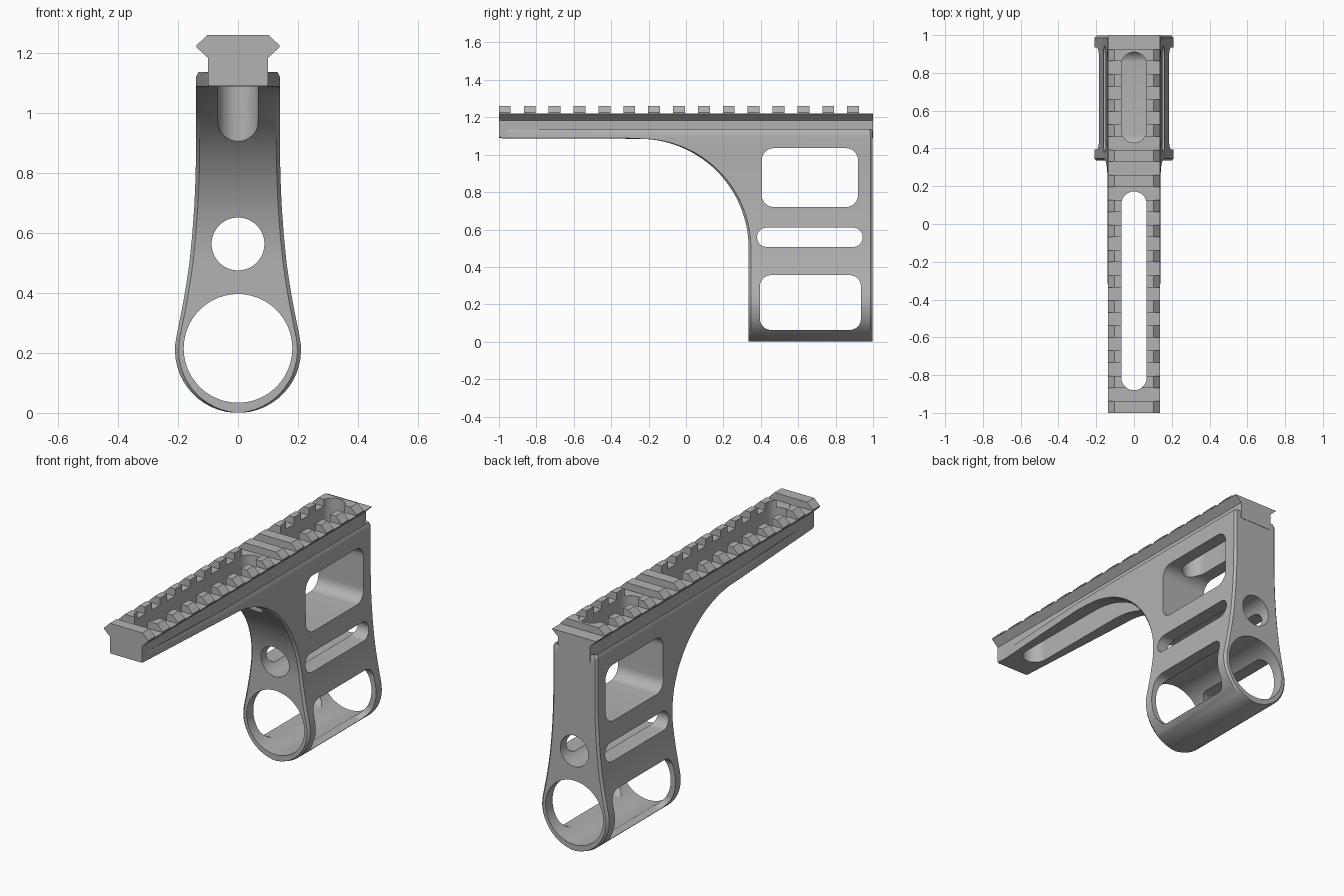
import bpy, bmesh, math

cube = bpy.data.objects.get("Cube")
if cube:
    bpy.data.objects.remove(cube, do_unlink=True)

grey = bpy.data.materials.new("plain grey")
grey.use_nodes = True
colour = (0.45, 0.45, 0.45, 1)
grey.diffuse_color = colour
grey.node_tree.nodes["Principled BSDF"].inputs["Base Color"].default_value = colour


def loft(name, rings):
    """Skin a stack of equal-length rings, cap both ends and face outwards."""
    bm = bmesh.new()
    rows = [[bm.verts.new(p) for p in ring] for ring in rings]
    n = len(rows[0])
    for a, b in zip(rows, rows[1:]):
        for i in range(n):
            j = (i + 1) % n
            bm.faces.new((a[i], a[j], b[j], b[i]))
    bm.faces.new(rows[0][::-1])
    bm.faces.new(rows[-1])
    bm.normal_update()
    if bm.calc_volume(signed=True) < 0:
        bmesh.ops.reverse_faces(bm, faces=bm.faces[:])
    mesh = bpy.data.meshes.new(name)
    bm.to_mesh(mesh)
    bm.free()
    mesh.materials.append(grey)
    obj = bpy.data.objects.new(name, mesh)
    bpy.context.collection.objects.link(obj)
    return obj


def prism(name, profile, axis, start, end):
    """Extrude a 2D profile along x, y or z."""
    place = {"x": lambda u, v, d: (d, u, v),
             "y": lambda u, v, d: (u, d, v),
             "z": lambda u, v, d: (u, v, d)}[axis]
    return loft(name, [[place(u, v, d) for u, v in profile] for d in (start, end)])


def rounded(u0, u1, v0, v1, r, steps=10):
    """Rounded rectangle; a nearly full radius gives a stadium."""
    pts = []
    for cu, cv, base in ((u1 - r, v1 - r, 0), (u0 + r, v1 - r, 90),
                         (u0 + r, v0 + r, 180), (u1 - r, v0 + r, 270)):
        for i in range(steps + 1):
            a = math.radians(base + 90 * i / steps)
            pts.append((cu + r * math.cos(a), cv + r * math.sin(a)))
    return pts


def circle(z, r, n=72):
    return [(r * math.cos(2 * math.pi * i / n), z + r * math.sin(2 * math.pi * i / n))
            for i in range(n)]


def cut(cutter, *targets):
    """Subtract the cutter from each target, then discard it."""
    cutter.hide_render = True
    for target in targets:
        mod = target.modifiers.new("cut", "BOOLEAN")
        mod.operation = "DIFFERENCE"
        mod.solver = "EXACT"
        mod.object = cutter
        bpy.ops.object.select_all(action="DESELECT")
        target.select_set(True)
        bpy.context.view_layer.objects.active = target
        bpy.ops.object.modifier_apply(modifier=mod.name)
    bpy.data.objects.remove(cutter, do_unlink=True)


# Body outline: half width by height, round at the foot and straight above
outline = [(0.21 + 0.21 * math.sin(math.radians(a)), 0.21 * math.cos(math.radians(a)))
           for a in range(-86, 13, 7)]
outline += [(0.30, 0.196), (0.35, 0.186), (0.40, 0.177), (0.45, 0.169), (0.50, 0.162),
            (0.60, 0.152), (0.70, 0.145), (0.80, 0.141), (0.90, 0.14), (1.2, 0.14)]


def half_width(z):
    for (z0, w0), (z1, w1) in zip(outline, outline[1:]):
        if z <= z1:
            return w0 + (w1 - w0) * max(0, z - z0) / (z1 - z0)


# Front edge of the body: upright leg, then a large arc under the rail
ARC_Y, ARC_Z, ARC_R = -0.25, 0.5, 0.585


def front_edge(z):
    h = max(0, z - ARC_Z)
    return ARC_Y + math.sqrt(max(0, ARC_R ** 2 - h * h))


def ring(z, front_half, w, back):
    """Symmetric cross-section with chamfered back corners."""
    c = min(0.012, w * 0.3)
    half = front_half + [(w, back - c), (w - c, back)]
    return [(x, y, z) for x, y in half] + [(-x, y, z) for x, y in reversed(half)]


levels = {round(z, 4) for z, w in outline if z < 1}
levels |= {round(ARC_Z + ARC_R * math.sin(math.pi / 2 * i / 28), 4) for i in range(29)}
rings = []
for z in sorted(levels):
    w, y = half_width(z), front_edge(z)
    c = min(0.012, w * 0.3)
    rings.append(ring(z, [(w - c, y), (w, y + c)], w, 0.998))

# Arm tapering to the front, with a shoulder lip folding down towards the neck
for z, w, inset in ((1.088, 0.14, 0), (1.12, 0.14, 0), (1.136, 0.132, 0.006),
                    (1.134, 0.122, 0.012), (1.11, 0.104, 0.018)):
    nose = (min(0.098, w - 0.02), -0.995 + inset)
    rings.append(ring(z, [nose, (w, -0.3)], w, 0.998 - inset))
body = loft("mount_body", rings)

# Dovetail rail with neck
right = [(0.095, 1.09), (0.10, 1.095), (0.10, 1.183), (0.138, 1.218), (0.138, 1.225), (0.102, 1.26)]
rail = prism("dovetail_rail", right + [(-x, z) for x, z in reversed(right)], "y", -1, 1)

# Cross slots between the rail teeth
PITCH = 0.133
for i in range(15):
    y0 = -1 + PITCH * i + 0.063
    y1 = y0 + 0.07 if i < 14 else 1.1
    cut(prism("tooth_gap_cutter", [(y0, 1.22), (y1, 1.22), (y1, 1.3), (y0, 1.3)],
              "x", -0.3, 0.3), rail)

# Lengthwise slots through rail and body
for y0, y1, z0 in ((-0.88, 0.172, 0.8), (0.43, 0.91, 0.9)):
    cut(prism("long_slot_cutter", rounded(-0.067, 0.067, y0, y1, 0.0668), "z", z0, 1.4),
        rail, body)

# Side windows
for y0, y1, z0, z1, r in ((0.405, 0.92, 0.72, 1.035, 0.065),
                          (0.38, 0.945, 0.507, 0.61, 0.051),
                          (0.395, 0.935, 0.063, 0.356, 0.06)):
    cut(prism("window_cutter", rounded(y0, y1, z0, z1, r), "x", -0.4, 0.4), body)

# Bores from front to back
for z, r in ((0.215, 0.181), (0.563, 0.088)):
    cut(prism("bore_cutter", circle(z, r), "y", 0.2, 1.2), body)

for part in (body, rail):
    bpy.ops.object.select_all(action="DESELECT")
    part.select_set(True)
    bpy.context.view_layer.objects.active = part
    bpy.ops.object.shade_smooth_by_angle(angle=math.radians(28))
